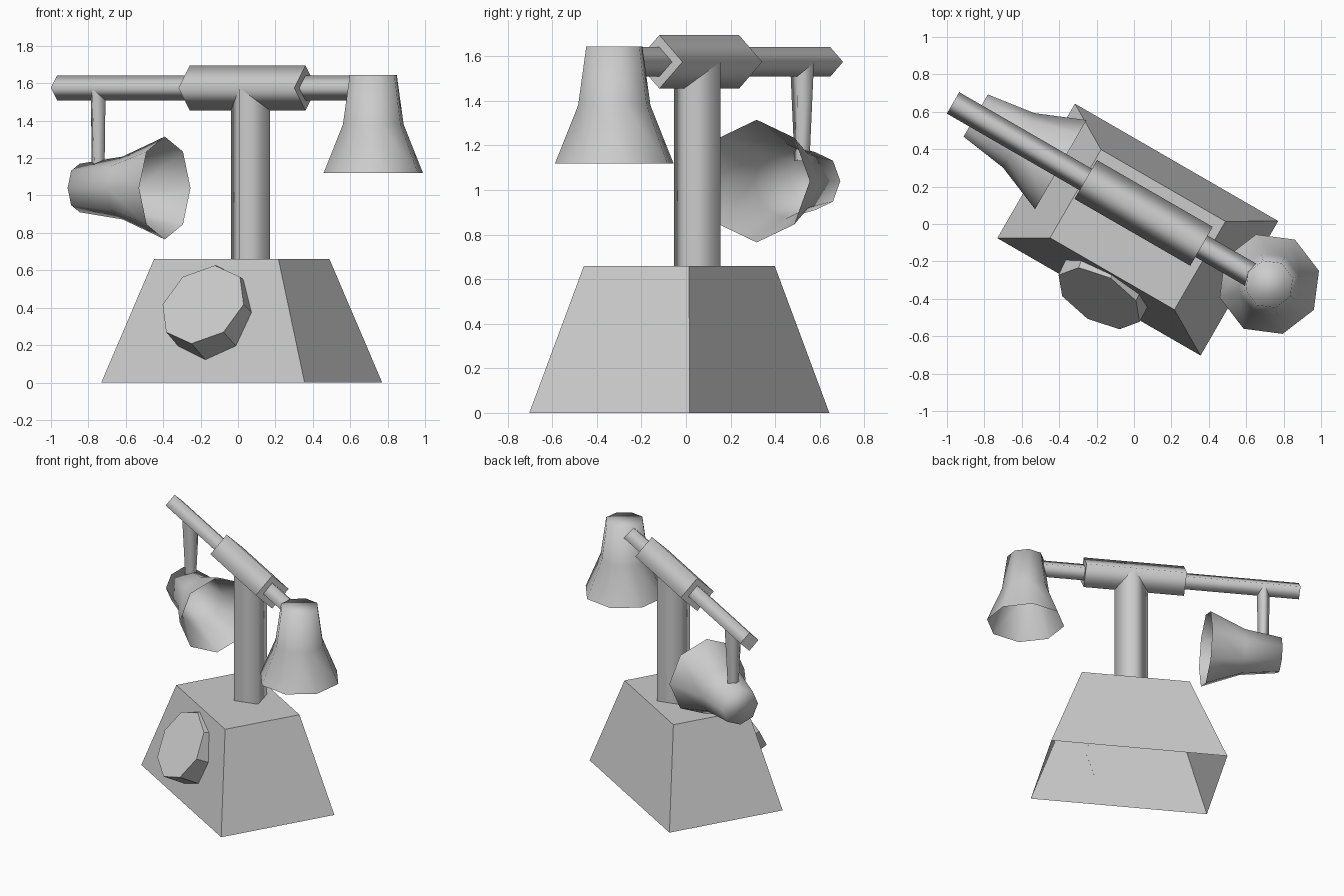
import bpy, bmesh
from math import cos, sin, pi, radians
from mathutils import Vector, Matrix

if "Cube" in bpy.data.objects:
    bpy.data.objects.remove(bpy.data.objects["Cube"])

# Everything is built along straight axes, then turned 30 degrees as a whole
PLACE = Matrix.Translation((0.02, -0.03, 0)) @ Matrix.Rotation(radians(-30), 4, 'Z')
X, Y, Z = Vector((1, 0, 0)), Vector((0, 1, 0)), Vector((0, 0, 1))
AXIS_Y, ARM_Z = 0.093, 1.575


def ring(center, a, b, n):
    """n points around center, spanned by half-axis vectors a and b."""
    c = Vector(center)
    return [c + a * cos(2 * pi * i / n) + b * sin(2 * pi * i / n) for i in range(n)]


def loft(name, rings, caps=(True, True), smooth=False, sharp_caps=True):
    """Skin a list of equal rings; sharp_caps keeps the end faces crisp."""
    bm = bmesh.new()
    loops = [[bm.verts.new(p) for p in r] for r in rings]
    n = len(loops[0])
    for lo, hi in zip(loops, loops[1:]):
        for i in range(n):
            f = bm.faces.new((lo[i], lo[(i + 1) % n], hi[(i + 1) % n], hi[i]))
            f.smooth = smooth
    for use, loop in zip(caps, (loops[0], loops[-1])):
        if use:
            f = bm.faces.new(loop)
            f.smooth = smooth and not sharp_caps
            for e in f.edges:
                e.smooth = not sharp_caps
    bmesh.ops.recalc_face_normals(bm, faces=bm.faces[:])
    me = bpy.data.meshes.new(name)
    bm.to_mesh(me)
    bm.free()
    ob = bpy.data.objects.new(name, me)
    bpy.context.collection.objects.link(ob)
    ob.matrix_world = PLACE
    return ob


def rectangle(w, d, z):
    return [Vector((sx * w / 2, sy * d / 2, z)) for sx, sy in ((-1, -1), (1, -1), (1, 1), (-1, 1))]


def bar(name, x0, x1, r):
    """Four-sided bar along the arm axis, standing on its corner."""
    return loft(name, [ring((x, AXIS_Y, ARM_Z), Y * r, Z * r, 4) for x in (x0, x1)], smooth=True)


def bell(name, start, along, a, b):
    """Eight-sided flared bell, closed at the small end, open at the mouth."""
    profile = ((0.13, 0), (0.168, 0.265), (0.275, 0.525))
    rings = [ring(Vector(start) + along * t, a * r, b * r, 8) for r, t in profile]
    return loft(name, rings, caps=(True, False), smooth=True, sharp_caps=False)


# Tapered base, open underneath
loft("base", [rectangle(1.255, 0.83, 0), rectangle(0.768, 0.545, 0.66)], caps=(False, True))

# Wedge-shaped dial: back lies on the sloped wall, face tilts upward
loft("dial", [
    ring((0, -0.333, 0.374), X * 0.253, Vector((0, 0.0545, 0.2525)), 8),
    ring((0.005, -0.422, 0.417), X * 0.25, Vector((0, 0.125, 0.209)), 8)])

# Column
loft("column", [ring((0, AXIS_Y, z), X * 0.12, Y * 0.12, 4) for z in (0.655, ARM_Z)], smooth=True)

# Horizontal arm and its thick middle
bar("arm", -1.194, 0.70, 0.066)
bar("arm_sleeve", -0.375, 0.34, 0.12)

# Hanging post, slightly tapered
loft("hanging_post", [
    ring((-0.94, AXIS_Y, 1.13), X * 0.039, Y * 0.039, 4),
    ring((-0.94, AXIS_Y, ARM_Z), X * 0.046, Y * 0.062, 4)], smooth=True)

# Two bells: one hanging upright, one lying sideways below the post
bell("upright_bell", (0.755, 0.099, 1.645), -Z, X, Y)
bell("sideways_bell", (-1.055, 0.095, 1.04), X, Y, Z)
